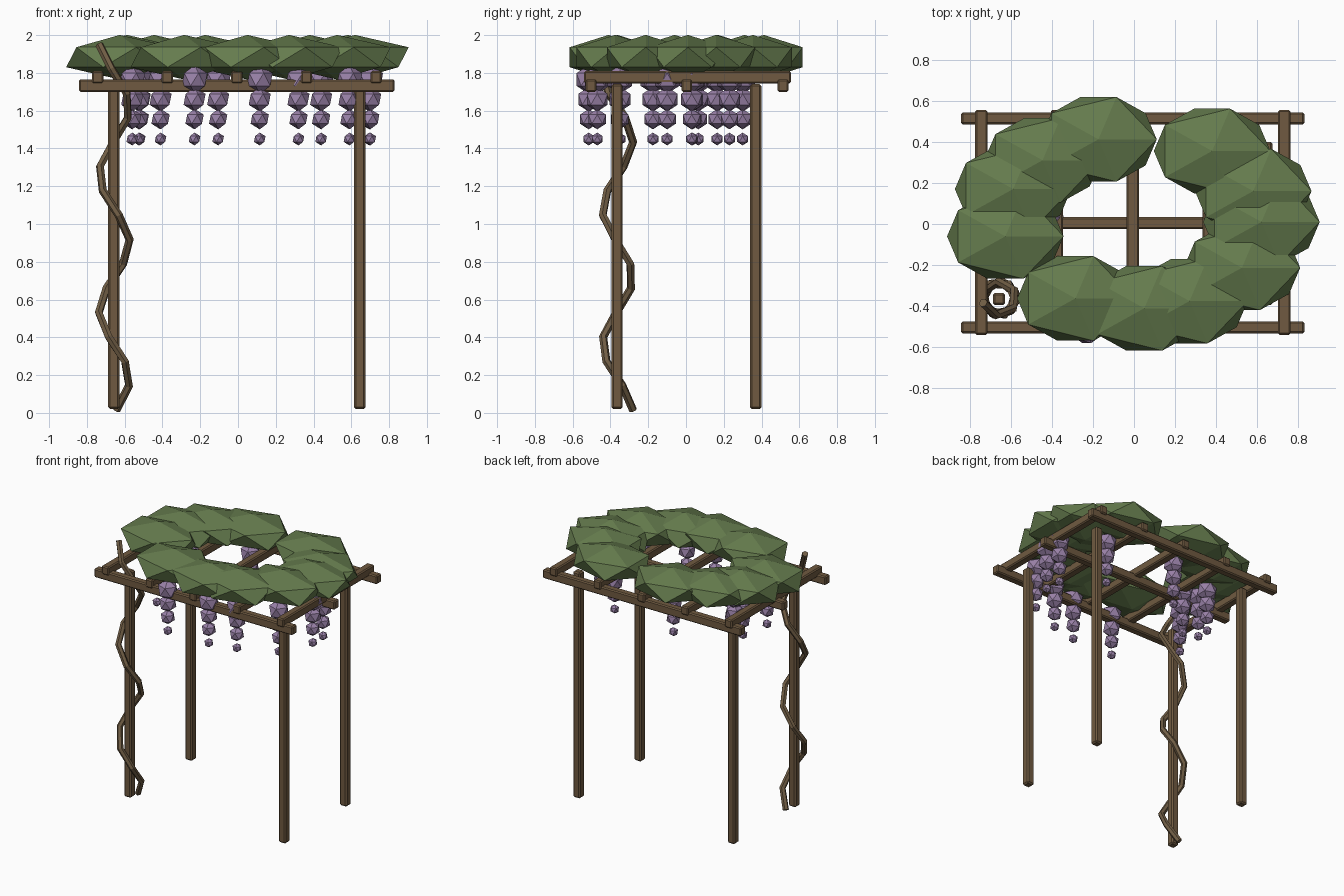
import bpy
import math
from mathutils import Vector

cube = bpy.data.objects.get("Cube")
if cube:
    bpy.data.objects.remove(cube, do_unlink=True)


def material(name, color):
    mat = bpy.data.materials.new(name)
    mat.use_nodes = True
    mat.diffuse_color = (*color, 1)
    mat.node_tree.nodes["Principled BSDF"].inputs["Base Color"].default_value = (*color, 1)
    return mat


wood = material("timber_brown", (0.16, 0.102, 0.052))
bark = material("vine_bark", (0.165, 0.112, 0.06))
leaf = material("leaf_green", (0.13, 0.2, 0.075))
petal = material("blossom_purple", (0.32, 0.22, 0.39))


def beam(name, center, size, chamfer=0.008):
    """Timber with chamfered edges."""
    bpy.ops.mesh.primitive_cube_add(size=1, location=center)
    ob = bpy.context.object
    ob.name = name
    for v in ob.data.vertices:
        v.co = [c * s for c, s in zip(v.co, size)]
    mod = ob.modifiers.new("chamfer", "BEVEL")
    mod.width = chamfer
    mod.segments = 1
    ob.data.materials.append(wood)


def blob(name, center, radii, mat):
    """Flat-faced twenty-sided lump."""
    bpy.ops.mesh.primitive_ico_sphere_add(subdivisions=1, radius=1, location=center)
    ob = bpy.context.object
    ob.name = name
    for v in ob.data.vertices:
        v.co = [c * r for c, r in zip(v.co, radii)]
    ob.data.materials.append(mat)


# Posts
for side, x in (("right", -0.657), ("left", 0.645)):
    for end, y in (("front", -0.365), ("back", 0.37)):
        beam(f"{end}_{side}_post", (x, y, 0.88), (0.06, 0.06, 1.72), 0.01)

# Long beams, then the rafters resting on them
for name, y in (("front", -0.503), ("middle", 0.004), ("back", 0.514)):
    beam(f"{name}_long_beam", (-0.006, y, 1.733), (1.67, 0.058, 0.066))
for i in range(5):
    beam(f"rafter_{i + 1}", (-0.743 + 0.3685 * i, 0.008, 1.777), (0.06, 1.095, 0.064))

# Vine spiralling up the front right post
curve = bpy.data.curves.new("vine_path", "CURVE")
curve.dimensions = "3D"
curve.bevel_depth = 0.022
curve.bevel_resolution = 1
curve.use_fill_caps = True
spline = curve.splines.new("POLY")
steps = 15
spline.points.add(steps)
for i, point in enumerate(spline.points):
    z = 0.015 + 1.935 * i / steps
    turn = math.tau * z / 0.72
    point.co = (-0.655 + 0.082 * math.sin(turn), -0.362 + 0.082 * math.cos(turn), z, 1)
spline.use_smooth = False
path = bpy.data.objects.new("vine_path", curve)
bpy.context.collection.objects.link(path)
mesh = bpy.data.meshes.new_from_object(path.evaluated_get(bpy.context.evaluated_depsgraph_get()))
bpy.data.objects.remove(path, do_unlink=True)
mesh.materials.clear()
mesh.materials.append(bark)
for face in mesh.polygons:
    face.use_smooth = False
    face.material_index = 0
bpy.context.collection.objects.link(bpy.data.objects.new("climbing_vine", mesh))

# Ring of leaf clumps on the roof
clumps = [(-0.173, 0.412), (0.38, 0.355), (0.58, 0.16), (0.62, 0.01), (0.525, -0.213), (0.27, -0.375),
          (0.05, -0.41), (-0.285, -0.362), (-0.626, -0.06), (-0.588, 0.17), (-0.445, 0.31)]
for i, (x, y) in enumerate(clumps):
    blob(f"leaf_clump_{i + 1}", (x, y, 1.883), (0.317, 0.242, 0.118), leaf)

# Hanging blossoms: four shrinking lumps each
hangers = [(-0.56, -0.175), (-0.52, 0.165), (-0.525, 0.065), (-0.41, 0.035), (-0.23, -0.515),
           (-0.105, 0.3), (0.115, -0.515), (0.32, -0.47), (0.44, 0.23), (0.59, -0.35),
           (0.7, -0.1), (0.695, 0.03)]
tiers = [(1.765, 0.076), (1.66, 0.065), (1.555, 0.054), (1.45, 0.034)]
for i, (x, y) in enumerate(hangers):
    for j, (z, r) in enumerate(tiers):
        blob(f"blossom_{i + 1}_tier_{j + 1}", Vector((x, y, z)), (r, r, r), petal)
